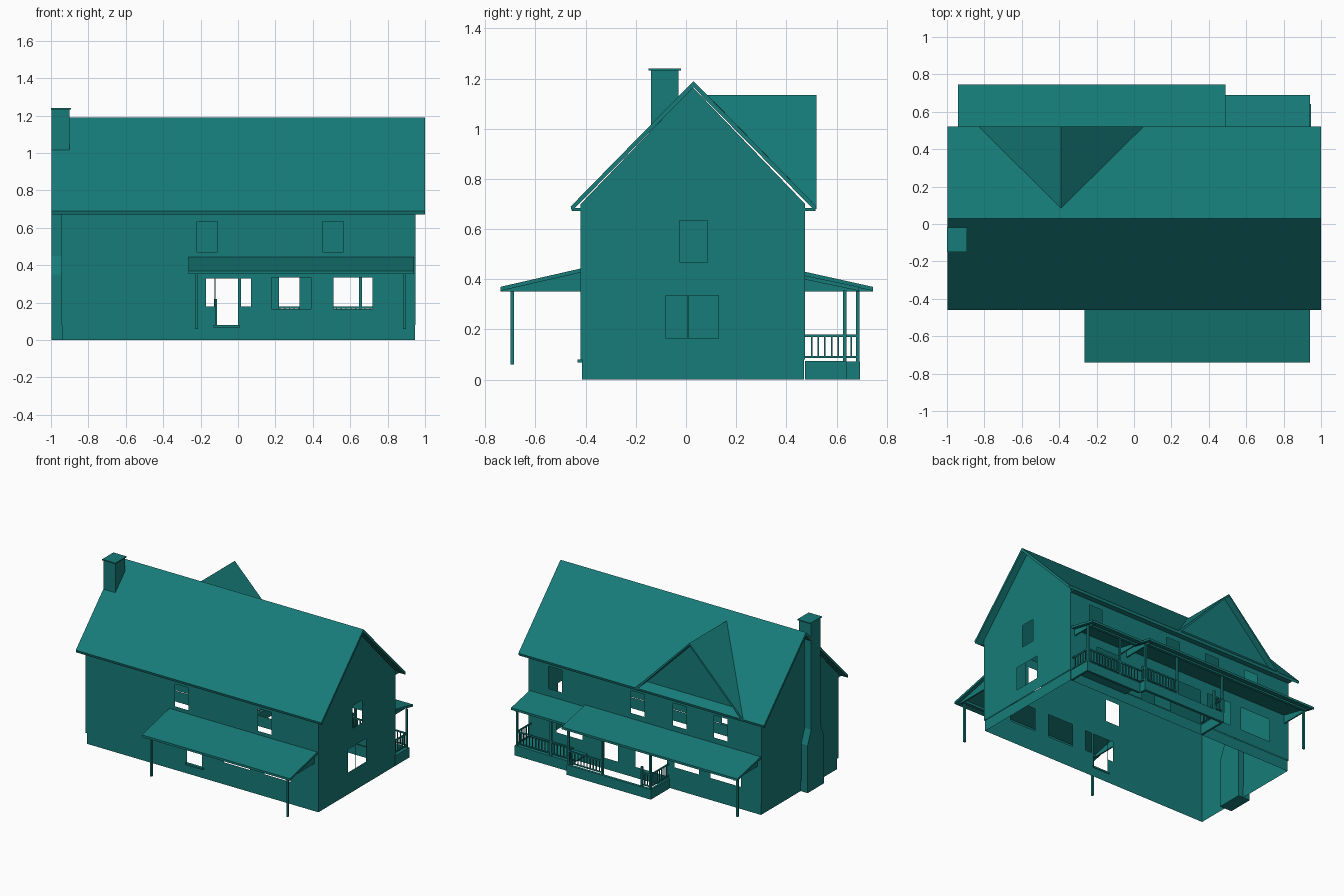
import bpy, bmesh
from mathutils import Vector

if "Cube" in bpy.data.objects:
    bpy.data.objects.remove(bpy.data.objects["Cube"])

teal = bpy.data.materials.new("teal")
teal.diffuse_color = (0.008, 0.2, 0.19, 1)
teal.use_nodes = True
teal.node_tree.nodes["Principled BSDF"].inputs["Base Color"].default_value = teal.diffuse_color


def finish(name, bm):
    me = bpy.data.meshes.new(name)
    bm.to_mesh(me)
    bm.free()
    me.materials.append(teal)
    ob = bpy.data.objects.new(name, me)
    bpy.context.collection.objects.link(ob)
    return ob


def add_box(bm, x0, x1, y0, y1, z0, z1):
    vs = bmesh.ops.create_cube(bm, size=1)["verts"]
    for v in vs:
        v.co = Vector((x0 if v.co.x < 0 else x1, y0 if v.co.y < 0 else y1,
                       z0 if v.co.z < 0 else z1))


def boxes(name, *dims):
    bm = bmesh.new()
    for d in dims:
        add_box(bm, *d)
    return finish(name, bm)


def prism(name, profile, a0, a1, place):
    """Extrude a 2D profile between a0 and a1; place maps (a, u, v) to xyz."""
    bm = bmesh.new()
    f = bm.faces.new([bm.verts.new(place(a0, u, v)) for u, v in profile])
    ex = bmesh.ops.extrude_face_region(bm, geom=[f])["geom"]
    d = Vector(place(a1, 0, 0)) - Vector(place(a0, 0, 0))
    bmesh.ops.translate(bm, vec=d, verts=[g for g in ex if isinstance(g, bmesh.types.BMVert)])
    bmesh.ops.recalc_face_normals(bm, faces=bm.faces)
    return finish(name, bm)


def along_x(a, u, v):
    return (a, u, v)


def along_y(a, u, v):
    return (u, a, v)


def panel(name, u0, u1, z0, z1, holes, place, at, outward, gable=None):
    """Single-skin wall made from grid cells, leaving the openings out."""
    bm = bmesh.new()
    us = sorted({u0, u1, *[h[0] for h in holes], *[h[1] for h in holes]})
    zs = sorted({z0, z1, *[h[2] for h in holes], *[h[3] for h in holes]})
    polys = []
    for a, b in zip(us, us[1:]):
        for c, d in zip(zs, zs[1:]):
            m, n = (a + b) / 2, (c + d) / 2
            if not any(h[0] < m < h[1] and h[2] < n < h[3] for h in holes):
                polys.append([(a, c), (b, c), (b, d), (a, d)])
    if gable:
        polys.append([(u0, z1), (u1, z1), gable])
    for p in polys:
        f = bm.faces.new([bm.verts.new(place(at, u, z)) for u, z in p])
        f.normal_update()
        if f.normal.dot(Vector(outward)) < 0:
            f.normal_flip()
    bmesh.ops.remove_doubles(bm, verts=bm.verts, dist=1e-5)
    return finish(name, bm)


X0, X1, Y0, Y1, EAVE = -0.945, 0.95, -0.42, 0.475, 0.70


def upper(c):
    return (c - 0.055, c + 0.055, 0.47, 0.635)


# Walls with window and door openings
door = [(-0.12, 0.0, 0.08, 0.33), (-0.17, -0.125, 0.18, 0.33), (0.015, 0.07, 0.18, 0.33)]
front_holes = [upper(-0.165), upper(0.51), (0.18, 0.39, 0.165, 0.335),
               (0.51, 0.72, 0.165, 0.335)] + door
back_holes = [upper(c) for c in (0.73, 0.06, -0.28, -0.615)] + [
    (0.51, 0.72, 0.165, 0.335), (0.22, 0.33, 0.08, 0.335), (-0.18, 0.08, 0.08, 0.335),
    (-0.78, -0.53, 0.165, 0.335), (-0.44, -0.24, 0.165, 0.335)]
side_holes = [(-0.025, 0.085, 0.47, 0.635), (-0.08, 0.005, 0.165, 0.335), (0.009, 0.13, 0.165, 0.335)]
panel("front_wall", X0, X1, 0.08, EAVE, front_holes, along_y, Y0, (0, -1, 0))
panel("back_wall", X0, X1, 0.08, EAVE, back_holes, along_y, Y1, (0, 1, 0))
panel("right_wall", Y0, Y1, 0.08, EAVE, side_holes, along_x, X1, (1, 0, 0), (0.0275, 1.165))
panel("left_wall", Y0, Y1, 0.08, EAVE, [], along_x, X0, (-1, 0, 0), (0.0275, 1.165))

# Foundation, open underneath
i = 0.005
panel("front_foundation", X0 + i, X1 - i, 0, 0.08, [], along_y, Y0 + i, (0, -1, 0))
panel("back_foundation", X0 + i, X1 - i, 0, 0.08, [], along_y, Y1 - i, (0, 1, 0))
panel("right_foundation", Y0 + i, Y1 - i, 0, 0.08, [], along_x, X1 - i, (1, 0, 0))
panel("left_foundation", Y0 + i, Y1 - i, 0, 0.08, [], along_x, X0 + i, (-1, 0, 0))
boxes("door_sill", (-0.13, 0.012, Y0 - 0.012, Y0 + 0.01, 0.068, 0.08))

# Main roof
prism("main_roof", [(-0.46, 0.69), (0.03, 1.19), (0.52, 0.69), (0.515, 0.672),
                    (0.03, 1.165), (-0.455, 0.672)], -0.998, 1.0, along_x)
boxes("eave_soffits", (X0, X1, -0.455, Y0, 0.672, 0.684), (X0, X1, Y1, 0.515, 0.672, 0.684))

# Cross gable at the back: two roof triangles and a gable wall
bm = bmesh.new()
top, rear = bm.verts.new((-0.39, 0.52, 1.135)), bm.verts.new((-0.39, 0.085, 1.135))
for x in (-0.83, 0.05):
    f = bm.faces.new([top, rear, bm.verts.new((x, 0.52, 0.69))])
    f.normal_update()
    if f.normal.z < 0:
        f.normal_flip()
cross = finish("cross_gable_roof", bm)
mod = cross.modifiers.new("thickness", "SOLIDIFY")
mod.thickness, mod.offset = 0.015, -1
panel("cross_gable_wall", -0.80, 0.02, 0.69, 0.70, [], along_y, Y1, (0, 1, 0), (-0.39, 1.115))

# Chimney with shouldered base and cap
prism("chimney", [(-0.18, 0), (0.01, 0), (0.01, 0.35), (-0.03, 0.45), (-0.03, 1.232),
                  (-0.14, 1.232), (-0.14, 0.45), (-0.18, 0.35)], -0.997, -0.90, along_x)
boxes("chimney_cap", (-1.0, -0.893, -0.15, -0.02, 1.232, 1.24))


def porch_roof(name, x0, x1, wall, wall_z, edge, edge_z):
    s = 1 if edge > wall else -1
    prism(name, [(wall, wall_z), (edge, edge_z), (edge, edge_z - 0.016),
                 (wall, wall_z - 0.016)], x0, x1, along_x)
    # Beam over the posts and closed ends
    b = edge - s * 0.055
    boxes(name + "_beam", (x0 + 0.03, x1 - 0.03, b - 0.01, b + 0.01, 0.352, edge_z + 0.002))
    for k, x in enumerate((x0 + 0.025, x1 - 0.035)):
        prism(f"{name}_end_{k}", [(wall, wall_z - 0.01), (edge, edge_z - 0.01),
                                  (edge, 0.352), (wall, 0.352)], x, x + 0.01, along_x)


porch_roof("front_porch_roof", -0.265, 0.94, Y0, 0.443, -0.74, 0.37)
porch_roof("back_porch_roof", -0.94, 0.49, Y1, 0.43, 0.745, 0.37)
porch_roof("side_back_porch_roof", 0.49, 0.94, Y1, 0.415, 0.69, 0.37)

# Porch posts
r = 0.007
for k, (x, y, z) in enumerate([(-0.22, -0.693, 0.06), (0.89, -0.693, 0.06), (-0.9, 0.685, 0.06),
                               (-0.19, 0.685, 0.07), (0.2, 0.685, 0.07), (0.475, 0.685, 0.07),
                               (0.655, 0.633, 0.07), (0.93, 0.633, 0.07)]):
    boxes(f"porch_post_{k}", (x - r, x + r, y - r, y + r, z, 0.355))
boxes("stair_newel", (-0.127, -0.113, 0.678, 0.692, 0.07, 0.22))

# Back porch skirts and the floor of the shallow part
boxes("porch_skirts", (-0.2, 0.485, 0.675, 0.694, 0, 0.073), (-0.2, -0.185, Y1, 0.675, 0, 0.073),
      (0.47, 0.485, 0.642, 0.675, 0, 0.073), (0.485, 0.945, 0.625, 0.642, 0, 0.073),
      (0.93, 0.945, Y1, 0.625, 0, 0.073))
boxes("porch_floor", (0.47, 0.945, Y1, 0.64, 0.066, 0.074))


def railing(name, p, q):
    bm = bmesh.new()
    p, q = Vector(p), Vector(q)
    lo, hi = Vector(map(min, p, q)), Vector(map(max, p, q))
    for z0, z1 in ((0.086, 0.094), (0.17, 0.18)):
        add_box(bm, lo.x - 0.004, hi.x + 0.004, lo.y - 0.004, hi.y + 0.004, z0, z1)
    n = max(2, round((q - p).length / 0.026))
    for k in range(1, n):
        c = p.lerp(q, k / n)
        add_box(bm, c.x - 0.003, c.x + 0.003, c.y - 0.003, c.y + 0.003, 0.09, 0.175)
    finish(name, bm)


# Railings between the posts
runs = [((0.2, 0.685), (0.475, 0.685)), ((-0.19, 0.685), (-0.12, 0.685)),
        ((-0.19, 0.685), (-0.19, Y1)), ((0.475, 0.633), (0.655, 0.633)),
        ((0.655, 0.633), (0.93, 0.633)), ((0.93, 0.633), (0.93, Y1)),
        ((0.475, 0.633), (0.475, 0.685))]
for k, (p, q) in enumerate(runs):
    railing(f"porch_railing_{k}", p, q)
